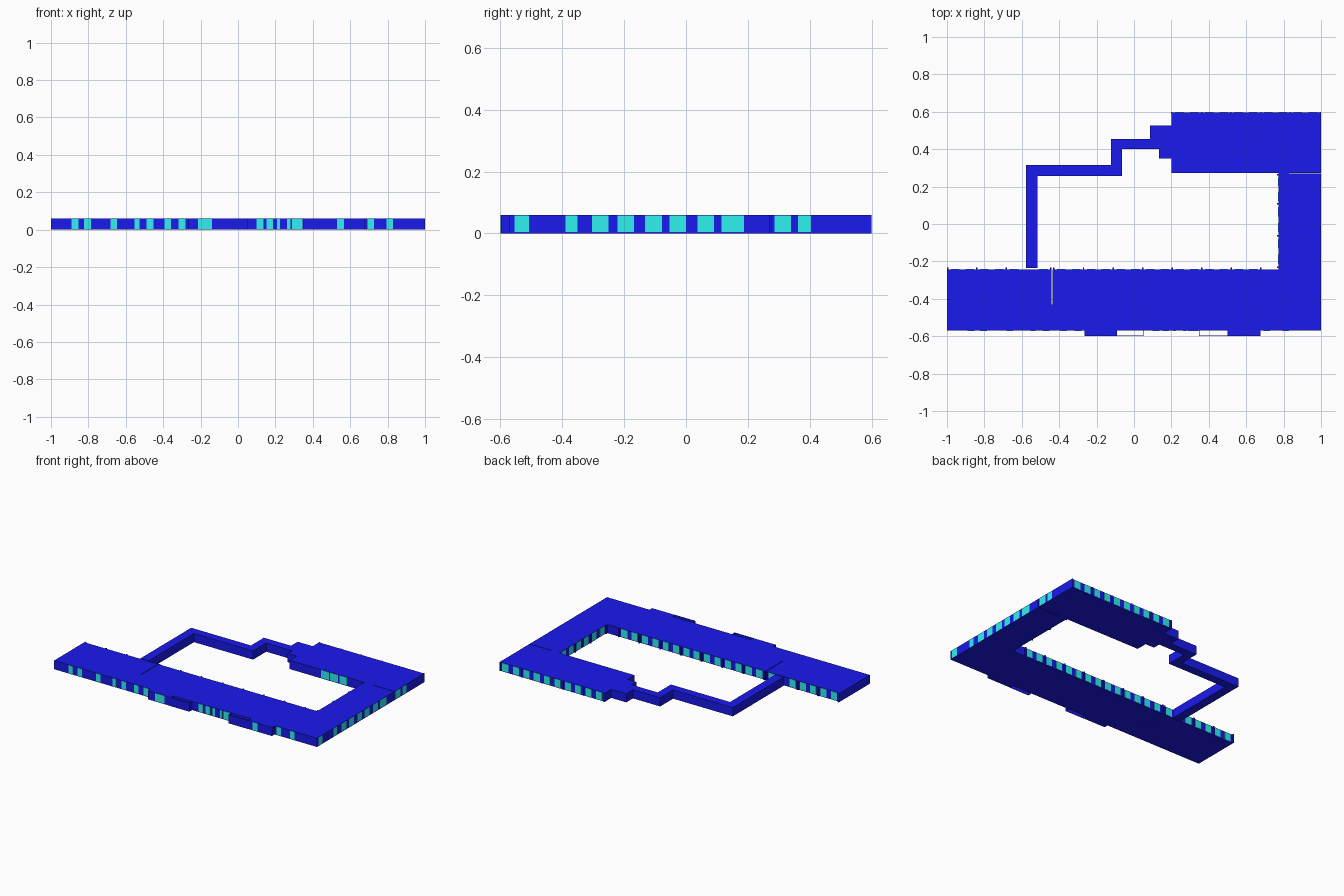
import bpy, bmesh

if "Cube" in bpy.data.objects:
    bpy.data.objects.remove(bpy.data.objects["Cube"])

H = 0.06  # wall height


def material(name, rgb):
    m = bpy.data.materials.new(name)
    m.diffuse_color = (*rgb, 1)
    m.use_nodes = True
    m.node_tree.nodes["Principled BSDF"].inputs["Base Color"].default_value = m.diffuse_color
    return m


BLUE = material("wall_blue", (0.01, 0.01, 0.86))
CYAN = material("window_cyan", (0.03, 0.88, 0.88))


def add_mesh(name, bm, mat):
    bmesh.ops.recalc_face_normals(bm, faces=bm.faces)
    me = bpy.data.meshes.new(name)
    bm.to_mesh(me)
    bm.free()
    me.materials.append(mat)
    ob = bpy.data.objects.new(name, me)
    bpy.context.collection.objects.link(ob)
    return ob


def extrude_plan(name, pts):
    bm = bmesh.new()
    f = bm.faces.new([bm.verts.new((x, y, 0)) for x, y in pts])
    r = bmesh.ops.extrude_face_region(bm, geom=[f], use_keep_orig=True)
    bmesh.ops.translate(bm, vec=(0, 0, H),
                        verts=[v for v in r["geom"] if isinstance(v, bmesh.types.BMVert)])
    add_mesh(name, bm, BLUE)


def boxes(name, items, mat, z0=0, z1=H):
    bm = bmesh.new()
    for x0, x1, y0, y1 in items:
        vs = bmesh.ops.create_cube(bm, size=1)["verts"]
        for v in vs:
            v.co = (x1 if v.co.x > 0 else x0, y1 if v.co.y > 0 else y0, z1 if v.co.z > 0 else z0)
    add_mesh(name, bm, mat)


def windows(name, spans, axis, at, side):
    """Thin panes on a wall at x or y = at, facing side."""
    a, b = sorted((at, at + side * 0.0015))
    items = [(s, e, a, b) if axis == "y" else (a, b, s, e) for s, e in spans]
    boxes(name, items, CYAN, 0.004, H - 0.002)


# South wing with its narrow expansion joint
extrude_plan("south_wing", [(-1, -0.57), (1, -0.57), (1, -0.242), (-0.435, -0.242),
                            (-0.435, -0.43), (-0.440, -0.43), (-0.440, -0.242), (-1, -0.242)])

# East wing, with joint against the north wing
extrude_plan("east_wing", [(0.772, -0.242), (1, -0.242), (1, 0.270), (0.83, 0.270),
                           (0.83, 0.274), (0.772, 0.274)])

# North wing
extrude_plan("north_wing", [(0.2, 0.274), (1, 0.274), (1, 0.596), (0.2, 0.596)])

# Stepped link corridor
extrude_plan("link_corridor", [
    (0.2, 0.527), (0.085, 0.527), (0.085, 0.455), (-0.122, 0.455), (-0.122, 0.315),
    (-0.577, 0.315), (-0.577, -0.235), (-0.515, -0.235), (-0.515, 0.257), (-0.065, 0.257),
    (-0.065, 0.4), (0.133, 0.4), (0.133, 0.35), (0.2, 0.35)])

# Front bays and open screen walls beside them
boxes("front_bays", [(-0.265, -0.092, -0.5985, -0.57), (0.5, 0.677, -0.5985, -0.57)], BLUE)
T = 0.003
boxes("front_screens", [(-0.092, 0.05, -0.6, -0.6 + T), (0.05 - T, 0.05, -0.6, -0.57),
                        (0.348, 0.5, -0.6, -0.6 + T), (0.348, 0.348 + T, -0.6, -0.57)], BLUE)

# Vertical fins along the back and courtyard walls
F = 0.004
north_x = [0.202, 0.362, 0.518, 0.677, 0.835, 0.996]
south_x = [-0.996, -0.84, -0.682, -0.445, -0.43, -0.27, -0.112, 0.047, 0.204, 0.361, 0.519, 0.677]
east_y = [-0.232, -0.062, 0.107, 0.264]
boxes("north_fins", [(x - F, x + F, 0.59, 0.6) for x in north_x], BLUE)
boxes("courtyard_fins", [(x - F, x + F, -0.245, -0.232) for x in south_x], BLUE)
boxes("east_fins", [(0.764, 0.775, y - F, y + F) for y in east_y], BLUE)


def bay_spans(posts):
    out = []
    for a, b in zip(posts, posts[1:]):
        if b - a > 0.1:
            n = round((b - a) / 0.08)
            w = (b - a) / n
            out += [(a + w * (i + 0.22), a + w * (i + 0.80)) for i in range(n)]
    return out


# Windows
front = [(c - 0.018, c + 0.018) for c in (-0.872, -0.805, -0.664, -0.47, -0.375, -0.3,
                                          0.117, 0.17, 0.71, 0.812)]
front += [(-0.553, -0.527), (0.208, 0.224), (0.262, 0.28), (0.29, 0.345)]
windows("front_windows", front, "y", -0.57, -1)
windows("bay_windows", [(-0.213, -0.14), (0.53, 0.568)], "y", -0.5985, -1)
windows("east_windows", [(-0.555, -0.508), (-0.39, -0.35), (-0.304, -0.25), (-0.222, -0.168),
                         (-0.132, -0.078), (-0.054, 0), (0.037, 0.091), (0.115, 0.188),
                         (0.286, 0.34), (0.362, 0.404)], "x", 1 - 0.0014, 1)
windows("north_windows", bay_spans(north_x), "y", 0.596, 1)
court = [s for s in bay_spans(south_x + [0.772]) if s[1] < -0.58 or s[0] > -0.51]
windows("courtyard_windows", court, "y", -0.242, 1)
windows("courtyard_east_windows", bay_spans(east_y), "x", 0.772, -1)
windows("north_wing_court_windows", [(0.44, 0.5), (0.51, 0.57), (0.58, 0.64)], "y", 0.274, -1)
